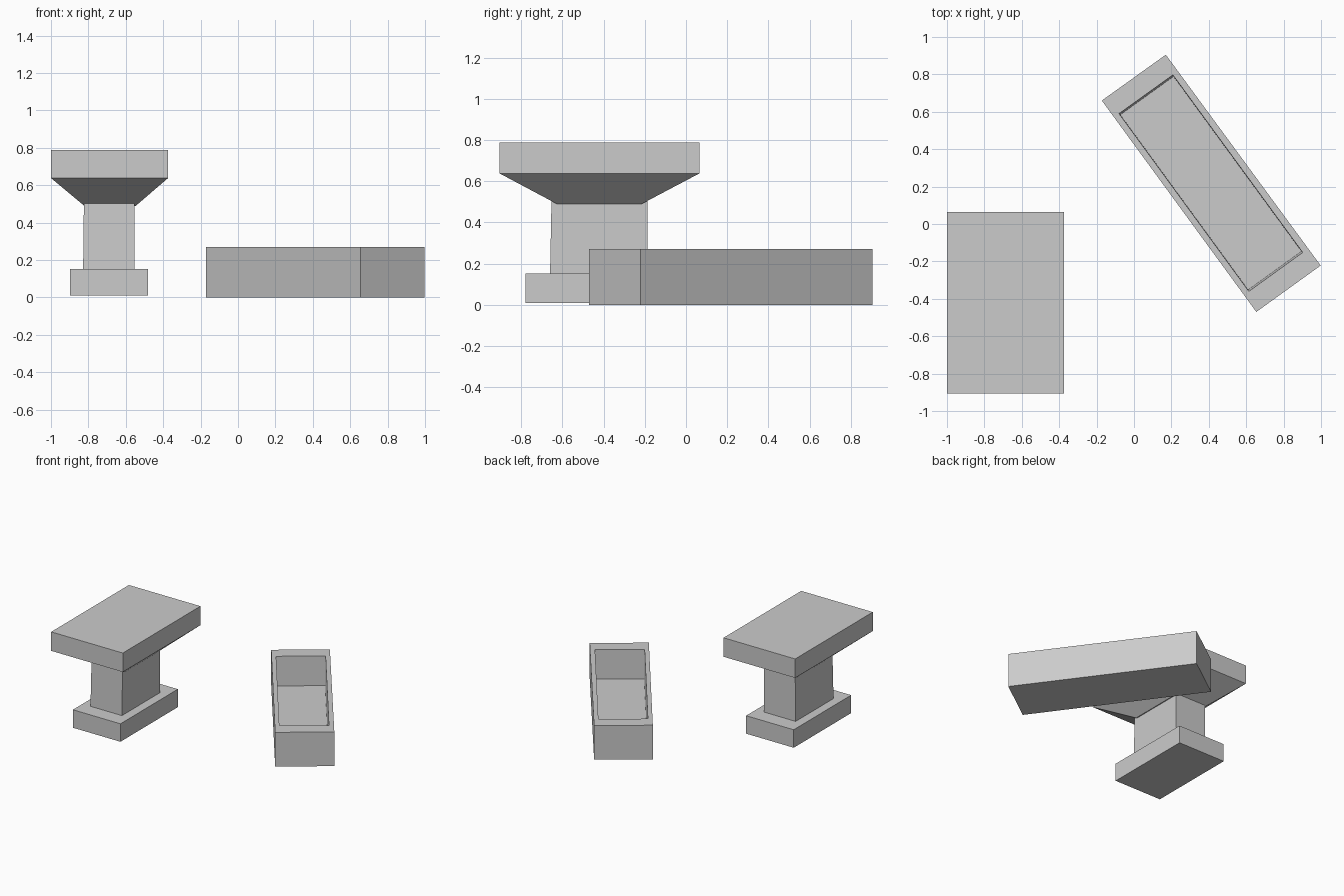
import bpy
from mathutils import Vector

if "Cube" in bpy.data.objects:
    bpy.data.objects.remove(bpy.data.objects["Cube"])


def build(name, rings):
    """Closed solid lofted through four-cornered rings, capped at both ends."""
    verts = [c for ring in rings for c in ring]
    faces = [(3, 2, 1, 0)]
    for r in range(len(rings) - 1):
        a = r * 4
        for i in range(4):
            j = (i + 1) % 4
            faces.append((a + i, a + j, a + 4 + j, a + 4 + i))
    e = len(verts) - 4
    faces.append((e, e + 1, e + 2, e + 3))
    mesh = bpy.data.meshes.new(name)
    mesh.from_pydata(verts, [], faces)
    obj = bpy.data.objects.new(name, mesh)
    bpy.context.collection.objects.link(obj)
    return obj


def rect(x0, x1, y0, y1, z):
    return [(x0, y0, z), (x1, y0, z), (x1, y1, z), (x0, y1, z)]


# Pedestal: foot, slightly tapered stem, flared slab
build("pedestal_foot", [rect(-0.898, -0.482, -0.78, -0.063, z) for z in (0.01, 0.152)])
build("pedestal_stem", [rect(-0.828, -0.553, -0.66, -0.187, 0.152),
                        rect(-0.824, -0.553, -0.653, -0.187, 0.503)])
build("pedestal_top", [rect(-0.822, -0.546, -0.627, -0.215, 0.49),
                       rect(-1.0, -0.374, -0.905, 0.065, 0.638),
                       rect(-1.0, -0.374, -0.905, 0.065, 0.788)])

# Trough: rotated box with a drafted recess, as one continuous shell
outer = [Vector(p) for p in ((-0.172, 0.66), (0.654, -0.47), (0.998, -0.222), (0.17, 0.905))]
inner = [Vector(p) for p in ((-0.08, 0.59), (0.614, -0.36), (0.902, -0.152), (0.208, 0.797))]
mid = sum(inner, Vector((0, 0))) / 4
floor = [mid + (p - mid) * 0.985 for p in inner]


def lift(points, z):
    return [(p.x, p.y, z) for p in points]


build("trough", [lift(outer, 0), lift(outer, 0.27), lift(inner, 0.27), lift(floor, 0.04)])
